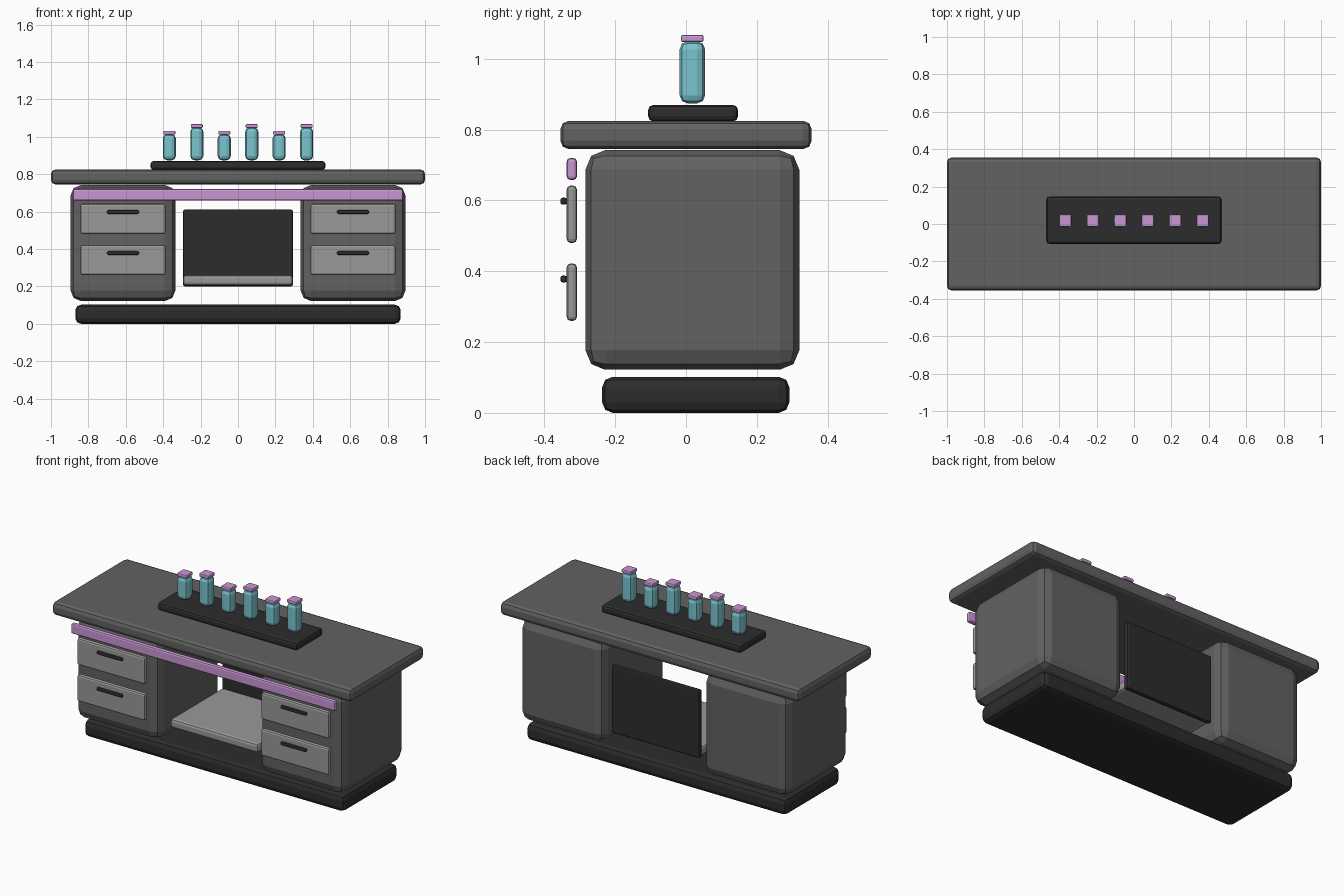
import bpy

if "Cube" in bpy.data.objects:
    bpy.data.objects.remove(bpy.data.objects["Cube"])


def material(name, r, g, b):
    m = bpy.data.materials.new(name)
    lin = lambda c: c / 12.92 if c <= 0.04045 else ((c + 0.055) / 1.055) ** 2.4
    m.diffuse_color = (lin(r), lin(g), lin(b), 1)
    m.use_nodes = True
    m.node_tree.nodes["Principled BSDF"].inputs["Base Color"].default_value = m.diffuse_color
    return m


GREY = material("slate_grey", 0.385, 0.385, 0.39)
DARK = material("charcoal", 0.175, 0.175, 0.175)
LIGHT = material("light_grey", 0.60, 0.60, 0.60)
CYAN = material("bottle_cyan", 0.48, 0.77, 0.81)
PINK = material("lilac", 0.79, 0.59, 0.83)


def block(name, x, y, z, mat, bevel, segments=2):
    """Bevelled box from (min, max) ranges on each axis."""
    bpy.ops.mesh.primitive_cube_add(
        size=1, location=[(r[0] + r[1]) / 2 for r in (x, y, z)])
    ob = bpy.context.object
    ob.name = ob.data.name = name
    ob.scale = [r[1] - r[0] for r in (x, y, z)]
    bpy.ops.object.transform_apply(location=False, rotation=False, scale=True)
    mod = ob.modifiers.new("rounded_edges", 'BEVEL')
    mod.width = bevel
    mod.segments = segments
    ob.data.materials.append(mat)
    return ob


# base and worktop
block("plinth", (-0.87, 0.87), (-0.237, 0.292), (0, 0.102), DARK, 0.03)
block("worktop", (-1, 1), (-0.355, 0.355), (0.745, 0.825), GREY, 0.024)

# two cabinets, each with two drawers and handles
for side, s in (("left", -1), ("right", 1)):
    c = 0.615 * s
    block(f"{side}_cabinet", (c - 0.28, c + 0.28), (-0.284, 0.32), (0.122, 0.742), GREY, 0.055)
    for level, z in (("lower", 0.341), ("upper", 0.561)):
        block(f"{side}_{level}_drawer", (c - 0.227, c + 0.227), (-0.337, -0.308),
              (z - 0.081, z + 0.081), LIGHT, 0.011)
        block(f"{side}_{level}_handle", (c - 0.085, c + 0.085), (-0.355, -0.336),
              (z + 0.027, z + 0.047), DARK, 0.007)

# trim strip under the worktop
block("front_trim", (-0.883, 0.883), (-0.337, -0.308), (0.658, 0.72), PINK, 0.01)

# open centre: shelf and back panel
block("shelf", (-0.293, 0.293), (-0.23, 0.27), (0.205, 0.26), LIGHT, 0.015)
block("back_panel", (-0.294, 0.294), (0.265, 0.295), (0.20, 0.61), DARK, 0.01)

# row of bottles on a riser
block("riser", (-0.467, 0.467), (-0.107, 0.147), (0.823, 0.87), DARK, 0.015)
for i in range(6):
    x, y = -0.367 + 0.1468 * i, 0.018
    top = 1.05 if i % 2 else 1.014
    block(f"bottle_{i + 1}", (x - 0.035, x + 0.035), (y - 0.036, y + 0.036),
          (0.874, top), CYAN, 0.023)
    block(f"bottle_cap_{i + 1}", (x - 0.032, x + 0.032), (y - 0.032, y + 0.032),
          (top - 0.003, top + 0.018), PINK, 0.006)
